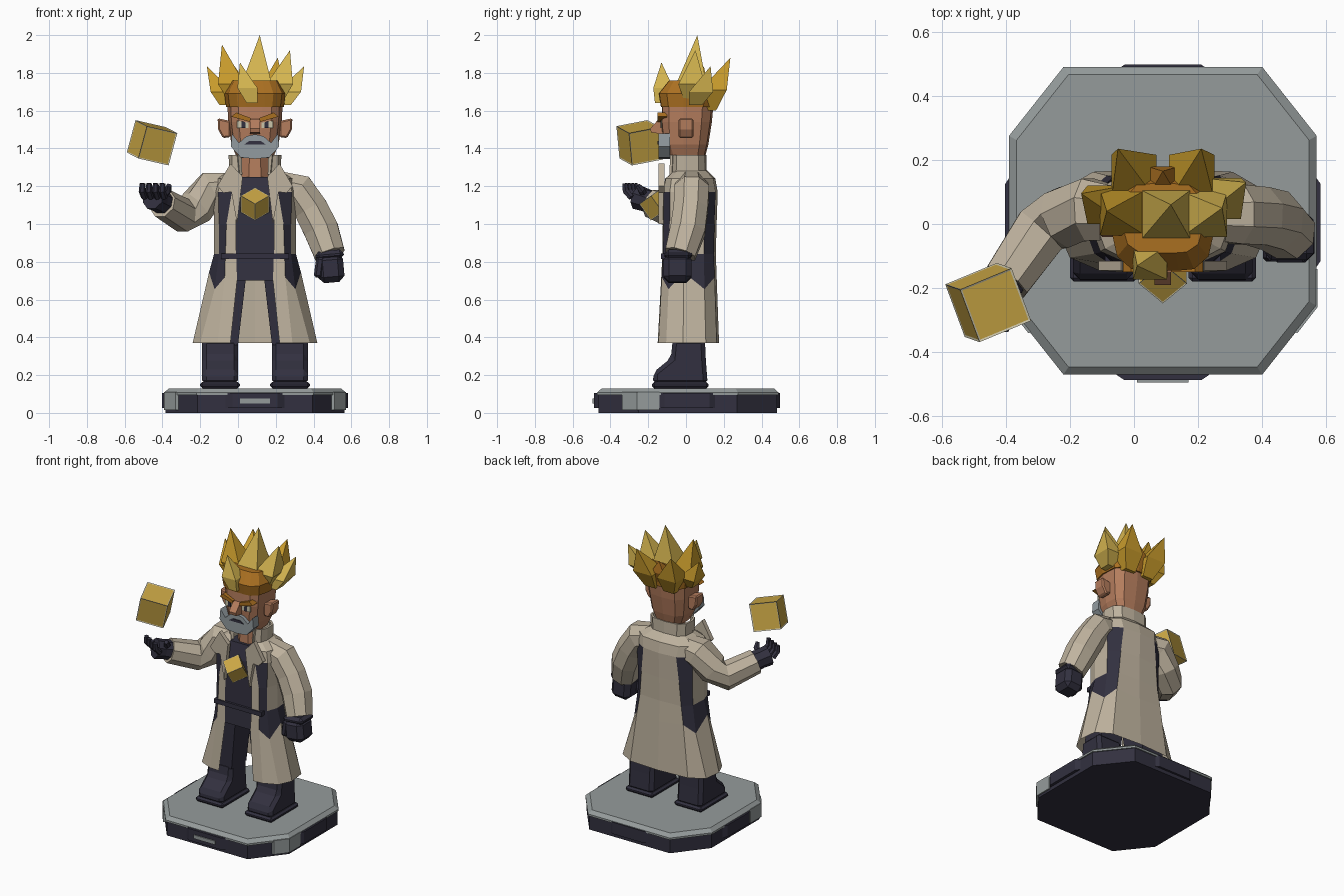
import bpy, bmesh, math
from mathutils import Matrix, Vector

CX = 0.09  # symmetry line of the figure


def mat(name, *rgb):
    m = bpy.data.materials.new(name)
    m.diffuse_color = (*rgb, 1)
    return m


TAN = mat("coat tan", 0.52, 0.45, 0.345)
DARK = mat("dark navy", 0.032, 0.030, 0.050)
GREY = mat("stone grey", 0.30, 0.33, 0.33)
BEARD = mat("beard grey", 0.29, 0.33, 0.35)
SKIN = mat("skin", 0.46, 0.205, 0.11)
ORANGE = mat("hair orange", 0.40, 0.16, 0.015)
YELLOW = mat("hair yellow", 0.66, 0.46, 0.08)
AMBER = mat("hair amber", 0.58, 0.33, 0.025)
GOLD = mat("cube gold", 0.60, 0.39, 0.06)
WHITE = mat("pale trim", 0.60, 0.56, 0.40)


def build(name, verts, faces, mats, fix=True, rule=None):
    me = bpy.data.meshes.new(name)
    me.from_pydata([tuple(v) for v in verts], [], faces)
    for m in mats:
        me.materials.append(m)
    if rule:
        for p in me.polygons:
            p.material_index = rule(p)
    if fix:
        bm = bmesh.new()
        bm.from_mesh(me)
        bmesh.ops.recalc_face_normals(bm, faces=bm.faces)
        bm.to_mesh(me)
        bm.free()
    ob = bpy.data.objects.new(name, me)
    bpy.context.collection.objects.link(ob)
    return ob


def loft(name, rings, mats, closed=True, rule=None):
    n = len(rings[0])
    faces = [(r * n + i, r * n + (i + 1) % n, (r + 1) * n + (i + 1) % n, (r + 1) * n + i)
             for r in range(len(rings) - 1) for i in range(n if closed else n - 1)]
    if closed:
        faces += [tuple(range(n))[::-1], tuple(range((len(rings) - 1) * n, len(rings) * n))]
    return build(name, [p for r in rings for p in r], faces, mats, closed, rule)


def prism(name, pts, axis, a, b, m, bevel=0):
    put = {"x": lambda p, c: (c, *p), "y": lambda p, c: (p[0], c, p[1]), "z": lambda p, c: (*p, c)}[axis]
    ob = loft(name, [[put(p, c) for p in pts] for c in (a, b)], [m])
    if bevel:
        md = ob.modifiers.new("chamfer", "BEVEL")
        md.width, md.segments = bevel, 1
    return ob


def box(name, c, s, m, rot=Matrix(), bevel=0):
    x, y, z = (k / 2 for k in s)
    ob = prism(name, [(-x, -y), (x, -y), (x, y), (-x, y)], "z", -z, z, m, bevel)
    ob.data.transform(Matrix.Translation(c) @ rot)
    return ob


def body_ring(z, w, yf, yb, g, jag=0, inner=0.6, back=0.66):
    # half outline from front edge to spine, then mirrored
    half = [(g, yf), (inner * w, yf * 0.97), (0.88 * w, yf * 0.7), (w, 0.1 * yf), (0.96 * w, 0.6 * yb), (back * w, 0.93 * yb)]
    dz = [0, jag * 0.4, -jag, jag, -jag, jag * 0.4]
    right = [(CX + x, y, z + d) for (x, y), d in zip(half, dz)]
    left = [(CX - x, y, z + d) for (x, y), d in zip(half, dz)]
    return right + [(CX, yb, z)] + left[::-1]


def tube(name, path, up, m, n=8):
    pts = [Vector(p[:3]) for p in path]
    rings = []
    for i, p in enumerate(path):
        t = (pts[min(i + 1, len(pts) - 1)] - pts[max(i - 1, 0)]).normalized()
        u = t.cross(Vector(up)).normalized()
        v = u.cross(t)
        rings.append([pts[i] + p[3] * (u * math.cos(a) + v * math.sin(a))
                      for a in [math.tau * (k + 0.5) / n for k in range(n)]])
    return loft(name, rings, [m])


def rot(ax, deg):
    return Matrix.Rotation(math.radians(deg), 4, ax)


# ---- pedestal
def octagon(z, k):
    half = [(0.31, -0.48), (0.48, -0.265), (0.48, 0.265), (0.31, 0.48)]
    return [(CX + s * x * k, 0.01 + y * k, z) for s, h in ((1, half), (-1, half[::-1])) for x, y in h]


loft("pedestal_body", [octagon(0, 0.985), octagon(0.10, 0.985)], [DARK])
loft("pedestal_top", [octagon(0.095, 1), octagon(0.108, 1), octagon(0.13, 0.95)], [GREY])
for i in range(4):
    pl = prism("pedestal_plate", [(-0.16, -0.465), (-0.12, -0.492), (0.12, -0.492), (0.16, -0.465)], "z", 0.025, 0.105, DARK)
    pl.data.transform(Matrix.Translation((CX, 0.005, 0)) @ rot("Z", 90 * i))
prism("pedestal_slot", [(0.01, 0.05), (0.17, 0.05), (0.17, 0.075), (0.01, 0.075)], "y", -0.494, -0.486, GREY)
for s in (-1, 1):
    prism("pedestal_bracket", [(CX + s * x, y) for x, y in ((0.482, -0.14), (0.482, -0.26), (0.42, -0.34), (0.37, -0.33), (0.43, -0.14))],
          "z", 0.015, 0.11, GREY)

# ---- boots and legs
for s in (-1, 1):
    c = CX + s * 0.185
    prism("boot", [(-0.175, 0.15), (-0.172, 0.215), (-0.08, 0.29), (-0.07, 0.39), (0.10, 0.39), (0.105, 0.28), (0.115, 0.15)],
          "x", c - 0.095, c + 0.095, DARK, 0.022)
    box("boot_sole", (c, -0.03, 0.147), (0.21, 0.30, 0.034), DARK, bevel=0.012)
    loft("leg", [[(CX + s * x, y, z) for x, y in ((a, -f), (b, -f), (b, 0.09), (a, 0.09))]
                 for z, a, b, f in ((0.36, 0.09, 0.255, 0.07), (0.74, 0.045, 0.19, 0.09))], [DARK])

# ---- shirt, belt and neck
loft("shirt", [[(CX - w, f, z), (CX + w, f, z), (CX + w, 0.10, z), (CX - w, 0.10, z)]
               for z, w, f in ((0.70, 0.10, -0.125), (0.84, 0.115, -0.117), (1.15, 0.12, -0.112), (1.25, 0.10, -0.085))], [DARK])
prism("belt", [(CX - 0.18, 0.815), (CX + 0.18, 0.815), (CX + 0.18, 0.845), (CX - 0.18, 0.845)], "y", -0.132, -0.10, DARK)
loft("neck", [[(CX + w * math.cos(a), 0.01 + w * math.sin(a), z) for a in [math.tau * k / 8 + 0.39 for k in range(8)]]
              for z, w in ((1.2, 0.085), (1.40, 0.075))], [SKIN])

# ---- long coat; tapering dark strips front and back end in ragged points at the hip
rows = [(0.37, 0.33, -0.15, 0.175, 0.13, 0, 0.6, 0.66), (0.70, 0.243, -0.132, 0.163, 0.095, 0.045, 0.66, 0.72),
        (0.84, 0.217, -0.125, 0.158, 0.10, 0, 0.72, 0.72), (1.0, 0.216, -0.123, 0.162, 0.10, 0, 0.7, 0.66),
        (1.17, 0.222, -0.122, 0.168, 0.10, 0, 0.55, 0.56), (1.24, 0.205, -0.11, 0.155, 0.085, 0), (1.285, 0.13, -0.06, 0.11, 0.07, 0)]


def coat_rule(p):
    row, col = divmod(p.index, 12)
    col = min(col, 11 - col)
    if row == 1:
        return int(col in (1, 2, 3, 4))
    return int(row in (2, 3) and col in (1, 4))


loft("long_coat", [body_ring(*r) for r in rows], [TAN, DARK], False, coat_rule)
collar = loft("coat_collar", [body_ring(1.26, 0.135, -0.075, 0.11, 0.085), body_ring(1.365, 0.14, -0.07, 0.108, 0.095)], [TAN], False)
md = collar.modifiers.new("thickness", "SOLIDIFY")
md.thickness = 0.014
for s in (-1, 1):
    prism("coat_lapel", [(CX + s * x, z) for x, z in
                         ((0.065, 1.25), (0.13, 1.32), (0.20, 1.20), (0.165, 1.165), (0.125, 1.17), (0.095, 1.0))],
          "y", -0.145, -0.115, TAN)

# ---- sleeves
tube("hanging_sleeve", [(0.22, 0.03, 1.20, 0.085), (0.32, 0.03, 1.175, 0.10), (0.385, 0.025, 1.08, 0.098),
                        (0.44, 0.01, 0.97, 0.10), (0.485, -0.03, 0.84, 0.088)], (0, 1, 0), TAN)
tube("raised_sleeve", [(-0.03, 0.03, 1.19, 0.085), (-0.14, 0.045, 1.185, 0.105), (-0.22, 0.02, 1.09, 0.10),
                       (-0.29, -0.02, 1.045, 0.093), (-0.40, -0.18, 1.11, 0.08)], (0, 0, 1), TAN)

# ---- hanging hand
box("hanging_glove_cuff", (0.485, -0.04, 0.835), (0.15, 0.145, 0.05), DARK, rot("Y", -5), 0.02)
box("hanging_fist", (0.49, -0.045, 0.765), (0.14, 0.15, 0.15), DARK, rot("Y", -5), 0.03)
box("hanging_thumb", (0.43, -0.09, 0.77), (0.045, 0.055, 0.11), DARK, rot("Y", 8), 0.012)

# ---- raised open hand
tube("raised_glove", [(-0.39, -0.165, 1.11, 0.066), (-0.42, -0.21, 1.125, 0.062), (-0.45, -0.255, 1.14, 0.066)], (0, 0, 1), DARK)
for i in range(4):
    x, y = -0.495 + 0.035 * i, -0.235 - 0.018 * i
    tube("raised_finger", [(x, y, 1.14, 0.018), (x - 0.012, y - 0.03, 1.175, 0.019), (x - 0.01, y - 0.035, 1.215, 0.015)], (1, 0, 0), DARK, 6)
tube("raised_thumb", [(-0.40, -0.22, 1.15, 0.022), (-0.37, -0.235, 1.18, 0.02), (-0.365, -0.255, 1.205, 0.014)], (1, 0, 0), DARK, 6)

# ---- head, ears and face
loft("head", [body_ring(*r) for r in ((1.35, 0.095, -0.09, 0.10, 0.03), (1.42, 0.125, -0.12, 0.118, 0.035),
                                      (1.54, 0.142, -0.13, 0.137, 0.04), (1.68, 0.148, -0.125, 0.15, 0.04))], [SKIN])
for s in (-1, 1):
    prism("ear", [(CX + s * x, z) for x, z in ((0.13, 1.46), (0.17, 1.455), (0.195, 1.50), (0.198, 1.56), (0.13, 1.545))],
          "y", -0.04, 0.04, SKIN, 0.008)
    prism("eyebrow", [(CX + s * x, z) for x, z in ((0.025, 1.54), (0.125, 1.568), (0.10, 1.59), (0.025, 1.562))],
          "y", -0.15, -0.10, ORANGE)
    for nm, x0, x1, m, d in (("eye", 0.035, 0.095, WHITE, 0), ("pupil", 0.05, 0.072, DARK, 0.003)):
        prism(nm, [(CX + s * x0, 1.508), (CX + s * x1, 1.508), (CX + s * x1, 1.547), (CX + s * x0, 1.537)],
              "y", -0.133 - d, -0.126 - d, m)
    prism("beard_half", [(CX + s * x, z) for x, z in ((0, 1.475), (0.045, 1.465), (0.085, 1.43), (0.122, 1.48), (0.128, 1.41),
                                                      (0.075, 1.352), (0, 1.345))], "y", -0.145, -0.085, BEARD)
prism("nose", [(-0.12, 1.56), (-0.15, 1.55), (-0.19, 1.505), (-0.185, 1.485), (-0.12, 1.475)], "x", CX - 0.026, CX + 0.026, SKIN)
prism("mouth", [(CX - 0.055, 1.422), (CX + 0.055, 1.422), (CX + 0.03, 1.44), (CX - 0.03, 1.44)], "y", -0.15, -0.144, DARK)

# ---- hair base and flame-shaped spikes
loft("hair_base", [body_ring(*r) for r in ((1.62, 0.153, -0.133, 0.155, 0.05), (1.69, 0.162, -0.145, 0.162, 0.05),
                                           (1.76, 0.125, -0.09, 0.13, 0.04))], [ORANGE])


def spike(root, mid, tip, r, m):
    n = 4
    ring = [Vector(mid) + r * Vector((math.cos(math.tau * (k + 0.5) / n), math.sin(math.tau * (k + 0.5) / n), 0)) for k in range(n)]
    base = [Vector(root) + 0.55 * (v - Vector(mid)) for v in ring]
    faces = [(i, (i + 1) % n, 2 * n) for i in range(n)] + [((i + 1) % n, i, n + i, n + (i + 1) % n) for i in range(n)]
    build("hair_spike", ring + base + [Vector(tip)], faces + [(7, 6, 5, 4)], [m])


for sp in (((0.10, 0.03, 1.66), (0.10, 0.03, 1.76), (0.115, 0.06, 2.0), 0.105, YELLOW),
           ((-0.01, 0.03, 1.65), (-0.035, 0.035, 1.74), (-0.085, 0.04, 1.95), 0.10, AMBER),
           ((0.20, 0.03, 1.65), (0.22, 0.03, 1.74), (0.275, 0.05, 1.92), 0.10, YELLOW),
           ((-0.065, 0.045, 1.63), (-0.085, 0.06, 1.70), (-0.165, 0.095, 1.835), 0.085, AMBER),
           ((0.245, 0.05, 1.63), (0.27, 0.08, 1.70), (0.35, 0.13, 1.835), 0.09, YELLOW),
           ((0.02, 0.12, 1.60), (0.0, 0.145, 1.71), (-0.05, 0.235, 1.88), 0.10, AMBER),
           ((0.16, 0.12, 1.60), (0.18, 0.145, 1.71), (0.21, 0.235, 1.88), 0.10, AMBER),
           ((0.09, 0.12, 1.62), (0.09, 0.13, 1.72), (0.09, 0.165, 1.80), 0.07, ORANGE)):
    spike(*sp)
spike((0.075, -0.135, 1.64), (0.05, -0.12, 1.72), (0.01, -0.13, 1.855), 0.075, YELLOW)


# ---- golden cubes with pale rims
def gold_cube(name, c, size, r):
    ob = box(name, c, (size,) * 3, GOLD, r)
    ob.data.materials.append(WHITE)
    bm = bmesh.new()
    bm.from_mesh(ob.data)
    for f in bmesh.ops.inset_individual(bm, faces=bm.faces[:], thickness=size * 0.05, depth=-size * 0.015)["faces"]:
        f.material_index = 1
    bm.to_mesh(ob.data)
    bm.free()


gold_cube("floating_cube", (-0.455, -0.245, 1.43), 0.178, rot("X", 11) @ rot("Z", 20) @ rot("Y", 16))
gold_cube("chest_cube", (CX, -0.155, 1.106), 0.107, rot("X", 35) @ rot("Z", 45))
